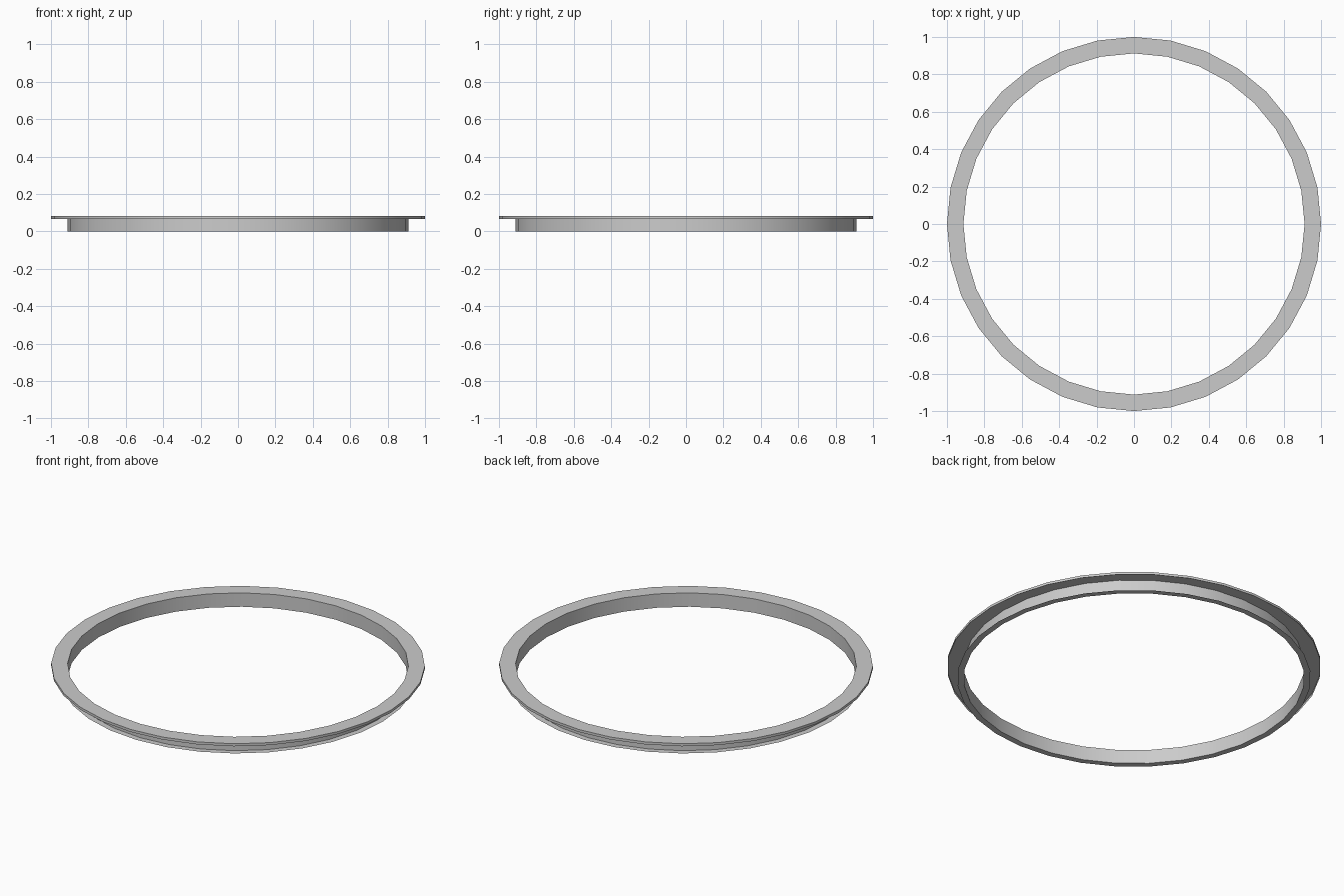
import bpy, bmesh, math

if "Cube" in bpy.data.objects:
    bpy.data.objects.remove(bpy.data.objects["Cube"])

SIDES = 32

# Open cross-section (radius, height): rim lip, top flange, inner wall, bottom foot
profile = [(1.0, 0.067), (1.0, 0.082), (0.912, 0.082), (0.912, 0.0), (0.947, 0.0)]


def lathe(name, points, sides):
    """Spin an open profile around z into a faceted ring."""
    bm = bmesh.new()
    rings = []
    for r, z in points:
        rings.append([bm.verts.new((r * math.cos(2 * math.pi * i / sides),
                                    r * math.sin(2 * math.pi * i / sides), z))
                      for i in range(sides)])
    for a, b in zip(rings, rings[1:]):
        for i in range(sides):
            j = (i + 1) % sides
            bm.faces.new((a[i], a[j], b[j], b[i]))
    mesh = bpy.data.meshes.new(name)
    bm.to_mesh(mesh)
    bm.free()
    obj = bpy.data.objects.new(name, mesh)
    bpy.context.collection.objects.link(obj)
    return obj


# Flanged ring
ring = lathe("flanged_ring", profile, SIDES)
bpy.context.view_layer.objects.active = ring
ring.select_set(True)
bpy.ops.object.shade_smooth_by_angle(angle=math.radians(30))
